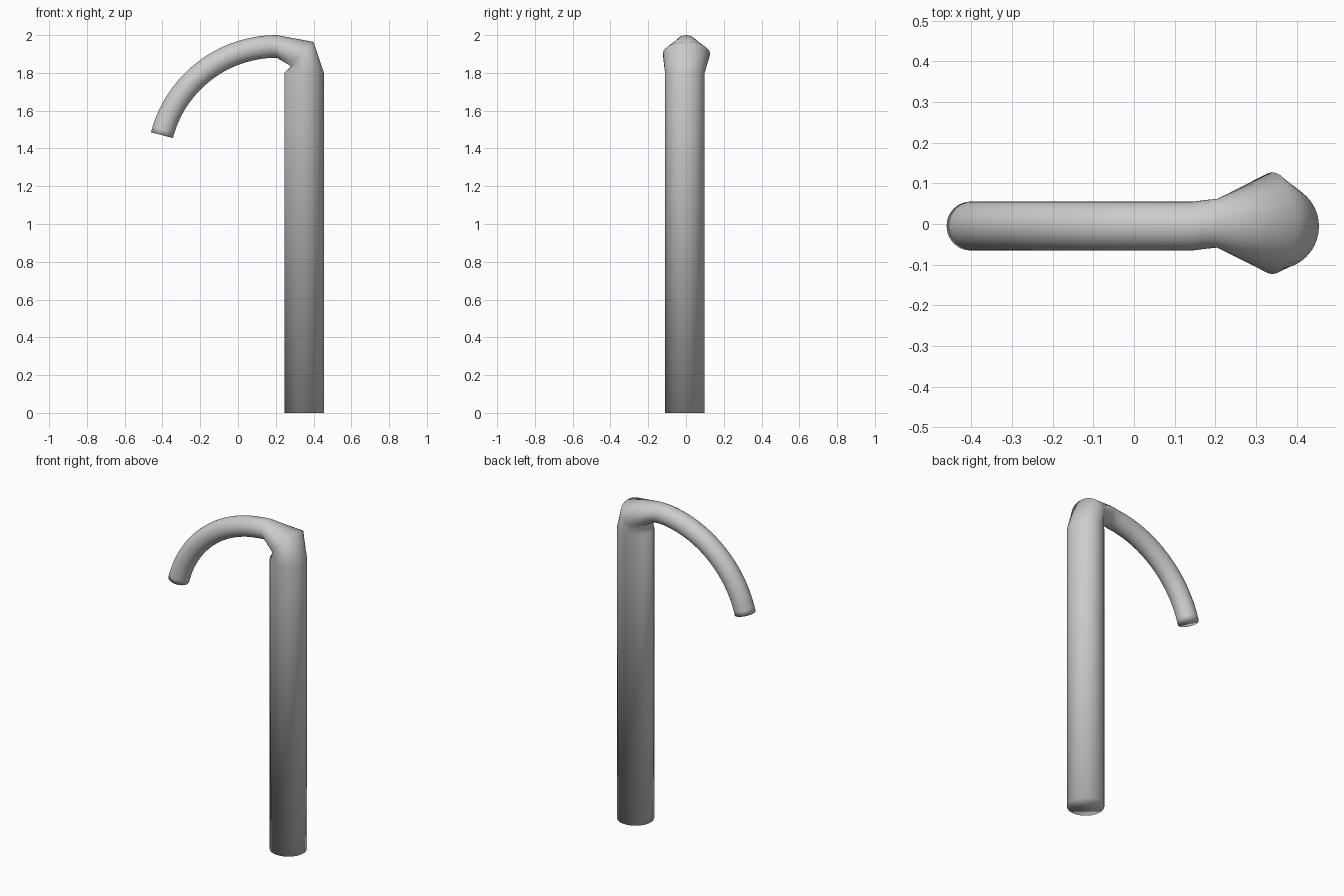
import bpy, bmesh, math
from mathutils import Vector

if "Cube" in bpy.data.objects:
    bpy.data.objects.remove(bpy.data.objects["Cube"])

SIDES = 40
ARC_STEPS = 28


def ring(bm, centre, axis, half_y):
    """Elliptical cross-section: 'axis' lies in the xz plane, half_y runs along y."""
    c, a = Vector(centre), Vector(axis)
    y = Vector((0, half_y, 0))
    return [bm.verts.new(c + a * math.cos(t) + y * math.sin(t))
            for t in (2 * math.pi * i / SIDES for i in range(SIDES))]


bm = bmesh.new()

# Post and pinched elbow
rings = [
    ring(bm, (0.35, -0.006, 0.0), (0.105, 0, 0), 0.105),
    ring(bm, (0.35, -0.006, 1.80), (0.105, 0, 0), 0.105),
    ring(bm, (0.34, 0.002, 1.90), (0.06, 0, 0.064), 0.125),
]

# Curved spout swept along an arc
R, r, cx, cz = 0.628, 0.06, 0.205, 1.312
for i in range(ARC_STEPS + 1):
    a = math.radians(90 + 75.4 * i / ARC_STEPS)
    d = Vector((math.cos(a), 0, math.sin(a)))
    y = 0.002 if i == 0 else (-0.001 if i == 1 else -0.005)
    rings.append(ring(bm, Vector((cx, y, cz)) + d * R, d * r, r))

# Skin between the rings, then cap both ends
for lo, hi in zip(rings, rings[1:]):
    for i in range(SIDES):
        j = (i + 1) % SIDES
        bm.faces.new((lo[i], lo[j], hi[j], hi[i]))
bm.faces.new(rings[0])
bm.faces.new(rings[-1])
bmesh.ops.recalc_face_normals(bm, faces=bm.faces[:])
for f in bm.faces:
    f.smooth = True

mesh = bpy.data.meshes.new("hooked_pipe")
bm.to_mesh(mesh)
bm.free()
obj = bpy.data.objects.new("hooked_pipe", mesh)
bpy.context.collection.objects.link(obj)
